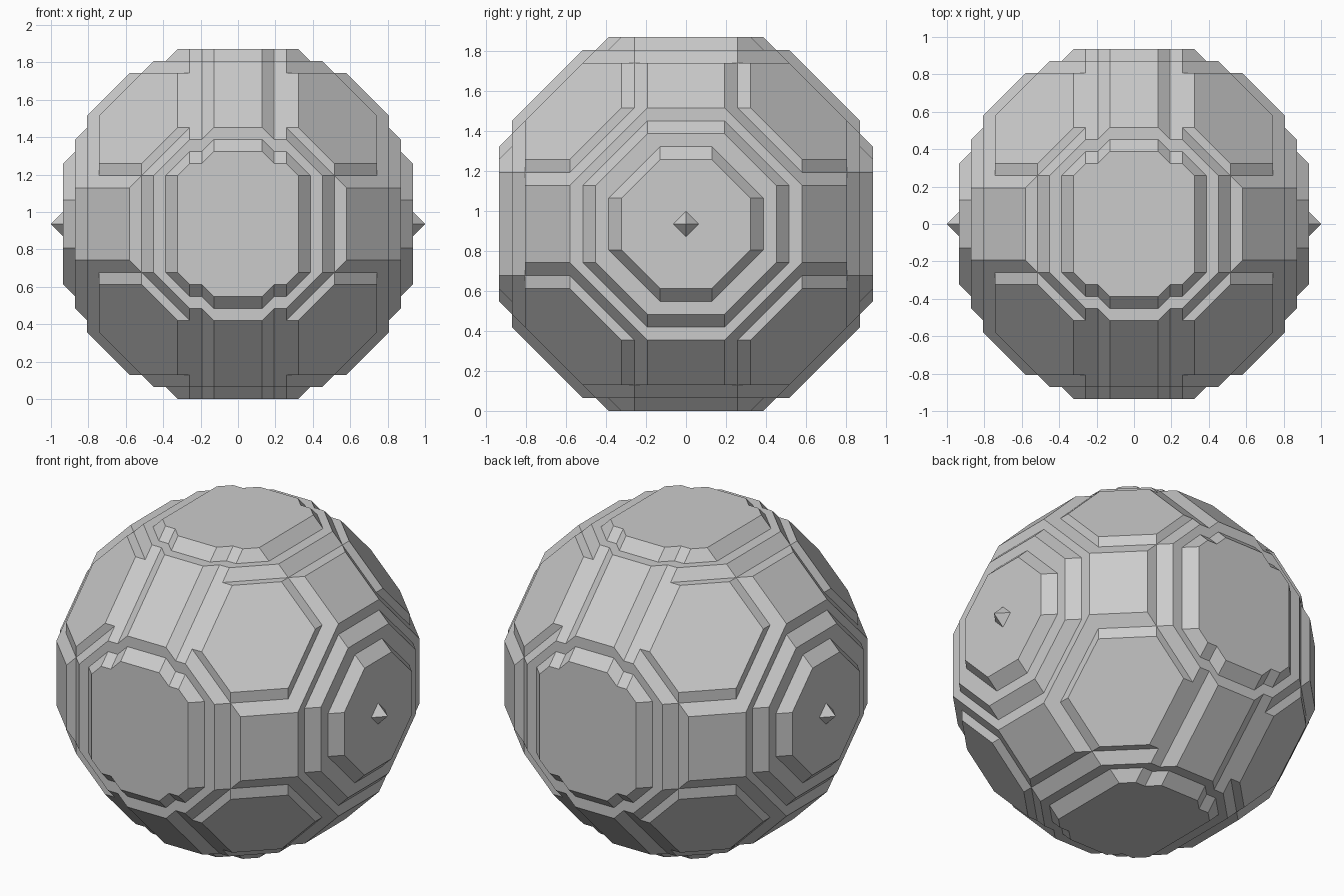
import bpy, bmesh, math
from itertools import product
from mathutils import Vector, Matrix

cube = bpy.data.objects.get("Cube")
if cube:
    bpy.data.objects.remove(cube, do_unlink=True)

R = 15                    # ball radius in grid steps
STEP = 2 / (2 * R + 1)    # size of one grid step
EPS = 1e-6


def inside(p):
    """Terraced ball: every slice across x is a clipped octagon."""
    x, y, z = map(abs, p)
    a, b = max(y, z), min(y, z)
    left = R * R - x * x
    if left < 0 or a >= R:
        return False
    if a == 0:
        return True
    r = math.sqrt(left)
    return (a <= r + EPS and a + b <= math.sqrt(2) * r + EPS
            and (a - 0.5) ** 2 + b * b <= left + 0.3)


def cell_faces():
    """Corner loops of the six sides of a unit cell, seen from outside."""
    sides = []
    for axis, side in product(range(3), (0, 1)):
        loop = []
        for u, v in ((0, 0), (1, 0), (1, 1), (0, 1)):
            c = [0, 0, 0]
            c[axis], c[(axis + 1) % 3], c[(axis + 2) % 3] = side, u, v
            loop.append(tuple(c))
        sides.append(loop if side else loop[::-1])
    return sides


def cell_loops(origin, solid):
    """Closed loops where the surface crosses one cell, in half steps."""
    follow = {}
    for side in SIDES:
        pts = [tuple(o + c for o, c in zip(origin, k)) for k in side]
        flags = [p in solid for p in pts]
        mids = [tuple(a + b for a, b in zip(pts[i], pts[(i + 1) % 4]))
                for i in range(4)]
        for i in range(4):
            if flags[i] and not flags[(i + 1) % 4]:
                j = (i + 1) % 4
                while not flags[(j + 1) % 4]:
                    j = (j + 1) % 4
                follow[mids[i]] = mids[j]
    loops = []
    while follow:
        start, nxt = follow.popitem()
        loop = [start]
        while nxt != start:
            loop.append(nxt)
            nxt = follow.pop(nxt)
        loops.append(loop)
    return loops


def fan(loop):
    """Split a loop into the fan with the fewest different planes."""
    best = None
    for s in range(len(loop)):
        pts = loop[s:] + loop[:s]
        tris = [(pts[0], pts[i], pts[i + 1]) for i in range(1, len(pts) - 1)]
        planes = set()
        for a, b, c in tris:
            n = (Vector(b) - Vector(a)).cross(Vector(c) - Vector(a))
            planes.add(tuple(round(v, 3) for v in n.normalized()))
        if best is None or len(planes) < best[0]:
            best = (len(planes), tris)
    return best[1]


SIDES = cell_faces()
span = range(-R - 1, R + 2)
solid = {p for p in product(span, repeat=3) if inside(p)}

# Surface of the terraced ball, chamfered at every step
bm = bmesh.new()
verts = {}


def vert(key):
    if key not in verts:
        verts[key] = bm.verts.new(Vector(key) / 2)
    return verts[key]


for origin in product(span, repeat=3):
    count = sum(tuple(o + c for o, c in zip(origin, k)) in solid
                for k in product((0, 1), repeat=3))
    if 0 < count < 8:
        for loop in cell_loops(origin, solid):
            for tri in fan(loop):
                bm.faces.new([vert(k) for k in tri])

# Join flat areas into single facets
bmesh.ops.recalc_face_normals(bm, faces=bm.faces[:])
bmesh.ops.dissolve_limit(bm, angle_limit=0.01, verts=bm.verts[:],
                         edges=bm.edges[:])
lift = Matrix.Translation((0, 0, (R - 0.5) * STEP))
bm.transform(lift @ Matrix.Scale(STEP, 4))

mesh = bpy.data.meshes.new("faceted_ball")
bm.to_mesh(mesh)
bm.free()
ball = bpy.data.objects.new("faceted_ball", mesh)
bpy.context.collection.objects.link(ball)

# Plain light grey
grey = bpy.data.materials.new("light_grey")
grey.use_nodes = True
colour = (0.6, 0.6, 0.6, 1)
grey.diffuse_color = colour
grey.node_tree.nodes["Principled BSDF"].inputs["Base Color"].default_value = colour
mesh.materials.append(grey)
